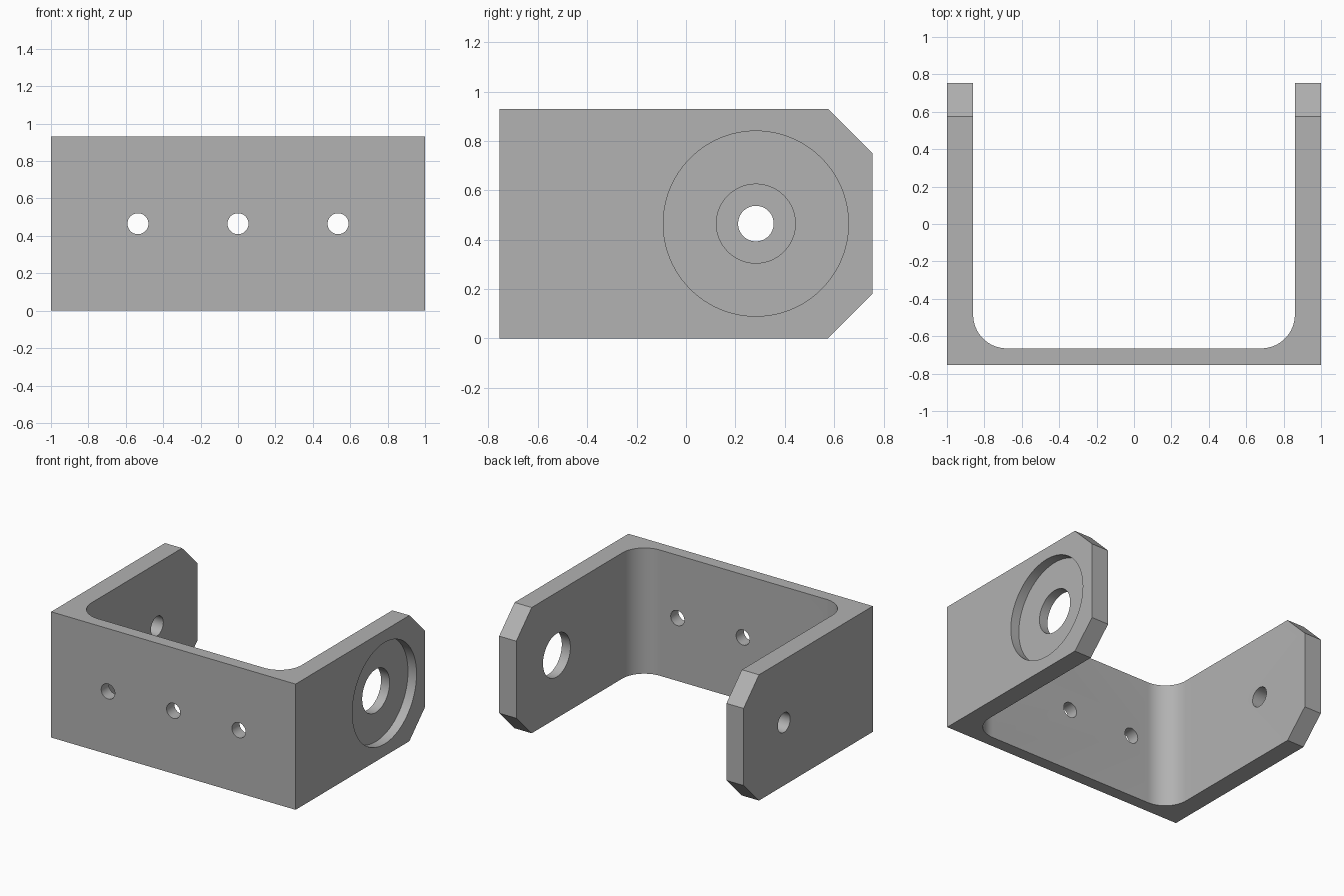
import bpy
import bmesh
from math import pi, sin, cos, radians
from mathutils import Matrix

default = bpy.data.objects.get("Cube")
if default:
    bpy.data.objects.remove(default, do_unlink=True)

HEIGHT, DEPTH = 0.93, 0.755      # overall height, half depth
INNER_X, INNER_Y = 0.86, -0.665  # inner faces of arms and web
FILLET, CHAMFER = 0.18, 0.18
AXLE_Y, MID_Z = 0.283, HEIGHT / 2

metal = bpy.data.materials.new("plain grey")
metal.use_nodes = True
grey = (0.445, 0.445, 0.445, 1)
metal.diffuse_color = grey
metal.node_tree.nodes["Principled BSDF"].inputs["Base Color"].default_value = grey


def make_object(name, bm):
    mesh = bpy.data.meshes.new(name)
    bmesh.ops.recalc_face_normals(bm, faces=bm.faces)
    bm.to_mesh(mesh)
    bm.free()
    mesh.materials.append(metal)
    obj = bpy.data.objects.new(name, mesh)
    bpy.context.collection.objects.link(obj)
    return obj


def drill(name, target, radius, start, end, axis, segments=64):
    """Cut a round hole between two points along the x or y axis."""
    bm = bmesh.new()
    turn = Matrix.Rotation(pi / 2, 4, "Y" if axis == "X" else "X")
    middle = [(a + b) / 2 for a, b in zip(start, end)]
    length = sum(abs(b - a) for a, b in zip(start, end))
    bmesh.ops.create_cone(bm, cap_ends=True, segments=segments, radius1=radius,
                          radius2=radius, depth=length,
                          matrix=Matrix.Translation(middle) @ turn)
    cutter = make_object(name, bm)
    cutter.hide_render = True
    mod = target.modifiers.new(name, "BOOLEAN")
    mod.operation, mod.solver, mod.object = "DIFFERENCE", "EXACT", cutter
    bpy.context.view_layer.objects.active = target
    bpy.ops.object.modifier_apply(modifier=mod.name)
    bpy.data.objects.remove(cutter, do_unlink=True)


# U-shaped bracket outline with rounded inner corners
half = [(INNER_X - FILLET + FILLET * sin(a), INNER_Y + FILLET - FILLET * cos(a))
        for a in (radians(90 * i / 16) for i in range(17))]
half += [(INNER_X, DEPTH), (1, DEPTH), (1, -DEPTH)]
outline = half + [(-x, y) for x, y in reversed(half)]

bm = bmesh.new()
base = bm.faces.new([bm.verts.new((x, y, 0)) for x, y in outline])
top = bmesh.ops.extrude_face_region(bm, geom=[base])["geom"]
bmesh.ops.translate(bm, vec=(0, 0, HEIGHT),
                    verts=[v for v in top if isinstance(v, bmesh.types.BMVert)])
bmesh.ops.recalc_face_normals(bm, faces=bm.faces)

# Chamfered arm ends
ends = [e for e in bm.edges
        if all(v.co.y > DEPTH - 0.01 for v in e.verts)
        and abs(e.verts[0].co.z - e.verts[1].co.z) < 0.01]
bmesh.ops.bevel(bm, geom=ends, offset=CHAMFER, segments=1, affect="EDGES")
bracket = make_object("bracket", bm)

# Mounting holes in the web
for x in (-0.535, 0, 0.535):
    drill("mounting_hole", bracket, 0.056, (x, -0.9, MID_Z), (x, -0.5, MID_Z), "Y", 48)

# Recess and bore in the left arm, pivot hole in the right arm
drill("recess", bracket, 0.375, (0.93, AXLE_Y, MID_Z), (1.1, AXLE_Y, MID_Z), "X", 96)
drill("bore", bracket, 0.16, (0.7, AXLE_Y, MID_Z), (1.1, AXLE_Y, MID_Z), "X")
drill("pivot_hole", bracket, 0.072, (-1.1, AXLE_Y, MID_Z), (-0.7, AXLE_Y, MID_Z), "X")

# Smooth curved walls, keep hard edges
bpy.ops.object.select_all(action="DESELECT")
bracket.select_set(True)
bpy.context.view_layer.objects.active = bracket
bpy.ops.object.shade_smooth_by_angle(angle=radians(30))
